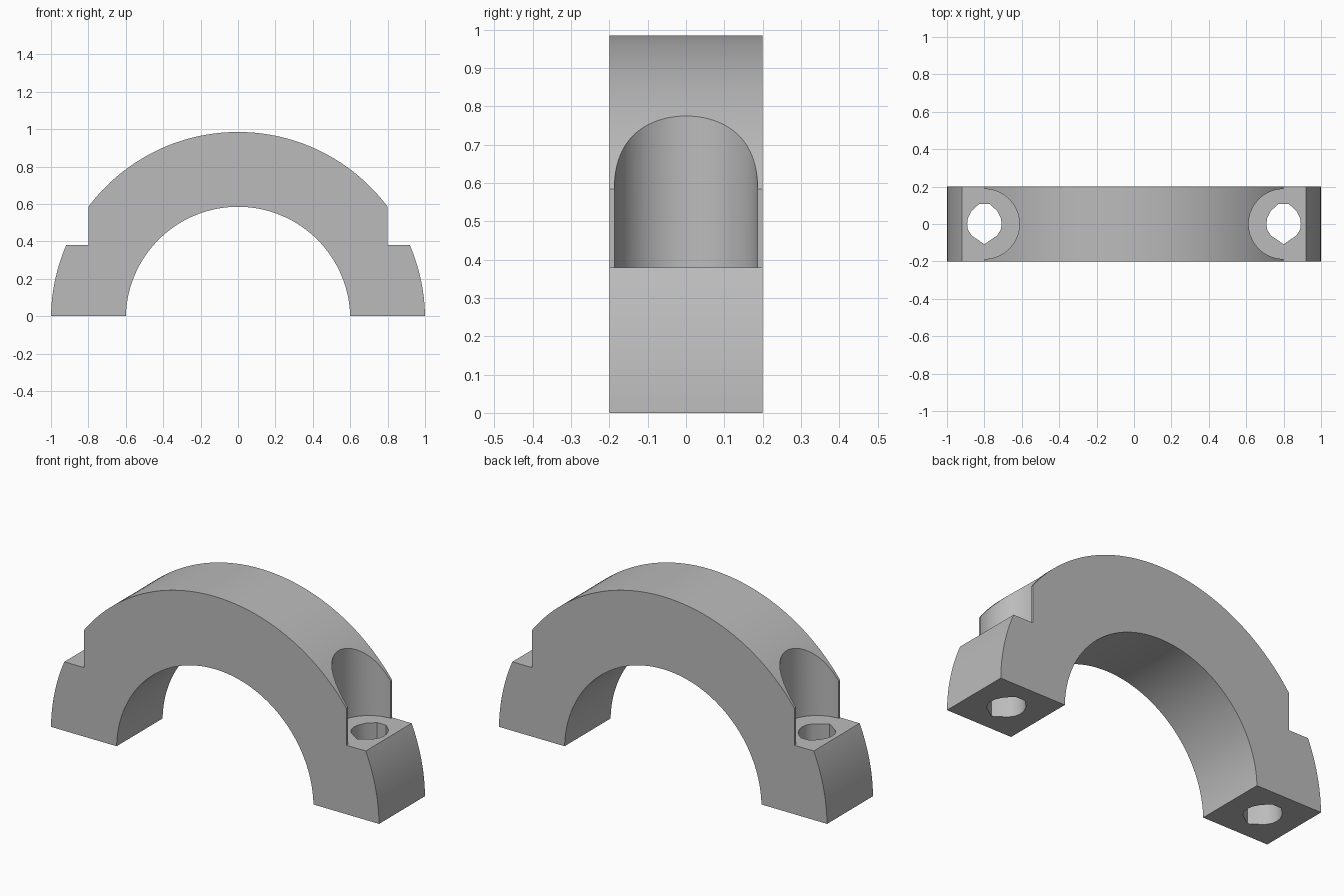
import bpy
import bmesh
from math import sin, cos, pi, asin

cube = bpy.data.objects.get("Cube")
if cube:
    bpy.data.objects.remove(cube, do_unlink=True)

DEPTH = 0.4        # thickness of the cap along y
DROP = 0.015       # arch centre lies slightly below the split face
SEAT_Z = 0.38      # height of the bolt seats
BOLT_X = 0.8       # bolt axis

grey = bpy.data.materials.new("plain grey")
grey.use_nodes = True
grey.diffuse_color = (0.5, 0.5, 0.5, 1)
grey.node_tree.nodes["Principled BSDF"].inputs["Base Color"].default_value = (0.5, 0.5, 0.5, 1)


def prism(name, points, offset):
    """Closed solid made by sweeping a flat outline along an offset."""
    bm = bmesh.new()
    face = bm.faces.new([bm.verts.new(p) for p in points])
    swept = bmesh.ops.extrude_face_region(bm, geom=[face])["geom"]
    bmesh.ops.translate(bm, vec=offset, verts=[g for g in swept if isinstance(g, bmesh.types.BMVert)])
    bmesh.ops.recalc_face_normals(bm, faces=bm.faces)
    mesh = bpy.data.meshes.new(name)
    bm.to_mesh(mesh)
    bm.free()
    mesh.materials.append(grey)
    obj = bpy.data.objects.new(name, mesh)
    bpy.context.collection.objects.link(obj)
    return obj


def arc(radius, steps=96):
    """Half ring from right to left, trimmed at the ground."""
    start = asin(DROP / radius)
    angles = [start + (pi - 2 * start) * i / steps for i in range(steps + 1)]
    return [(radius * cos(a), -DEPTH / 2, radius * sin(a) - DROP) for a in angles]


# Arched bearing cap
cap = prism("bearing_cap", arc(1.0) + arc(0.6)[::-1], (0, DEPTH, 0))

# Bolt seat: open outward, with a round pocket into the arch
POCKET = 0.187
pocket = [(-POCKET * sin(pi * i / 48), POCKET * cos(pi * i / 48)) for i in range(49)]
seat = [(0.5, 0.3), (0, 0.3)] + pocket + [(0, -0.3), (0.5, -0.3)]

# Bolt hole: rounded sides, flat at the back and pointed at the front
half = [(0.027, 0.108), (0.068, 0.07), (0.088, 0.03), (0.092, 0),
        (0.088, -0.03), (0.068, -0.062)]
hole = half + [(0, -0.108)] + [(-x, y) for x, y in half[::-1]]

for side, label in ((1, "left"), (-1, "right")):
    for part, outline, base, height in (("seat", seat, SEAT_Z, 1), ("hole", hole, -0.1, 0.8)):
        points = [(side * (BOLT_X + x), y, base) for x, y in outline]
        cutter = prism(f"{label}_{part}_cutter", points, (0, 0, height))
        cutter.hide_render = True
        cutter.hide_set(True)
        cut = cap.modifiers.new(f"{label} {part}", 'BOOLEAN')
        cut.operation = 'DIFFERENCE'
        cut.solver = 'EXACT'
        cut.object = cutter

# Apply the cuts and shade the curved walls smooth
bpy.context.view_layer.objects.active = cap
cap.select_set(True)
for modifier in list(cap.modifiers):
    bpy.ops.object.modifier_apply(modifier=modifier.name)
for obj in [o for o in bpy.data.objects if o.name.endswith("_cutter")]:
    bpy.data.objects.remove(obj, do_unlink=True)
bpy.ops.object.shade_smooth_by_angle(angle=pi / 6)
